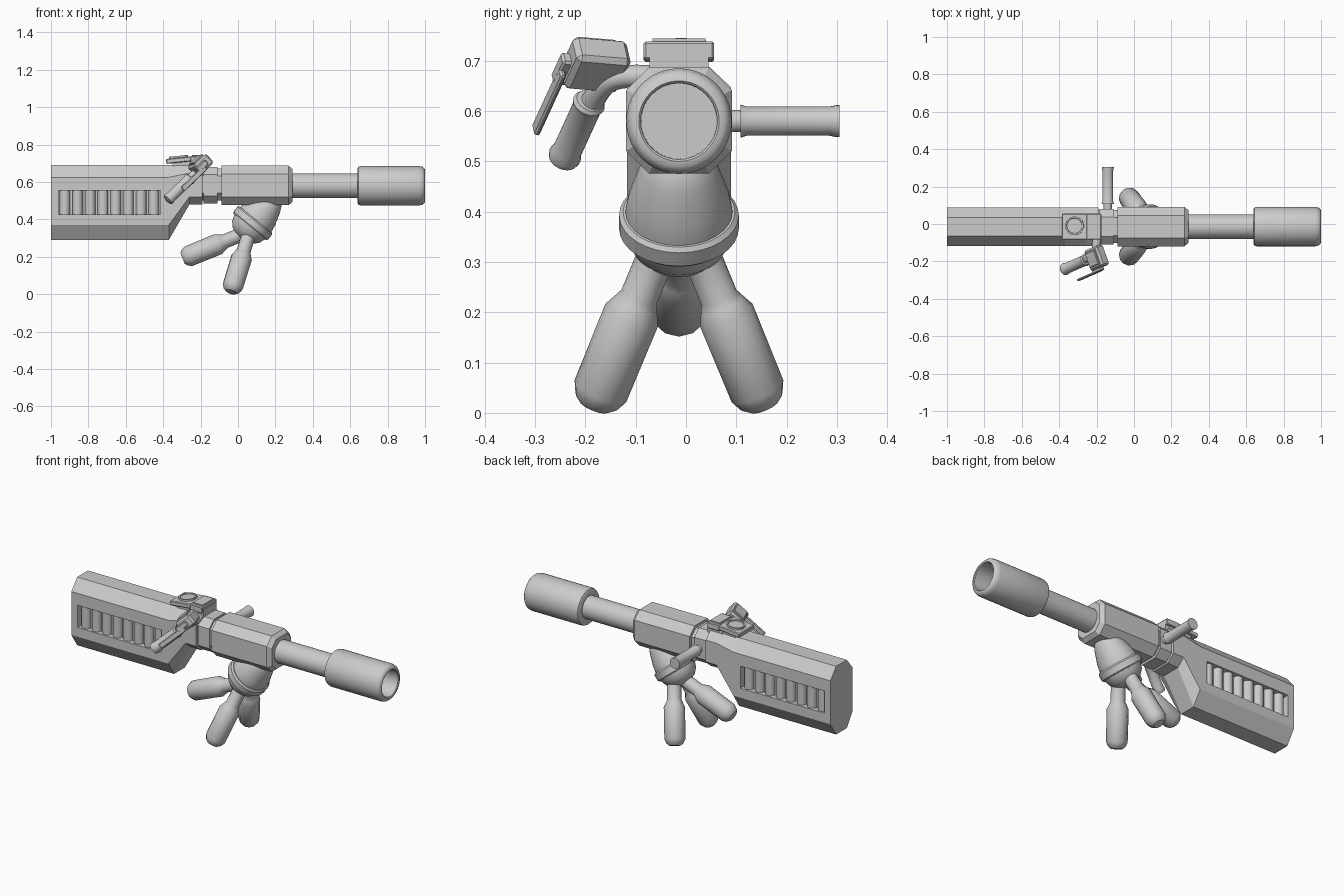
import bpy, bmesh, math
from mathutils import Vector, Matrix

if "Cube" in bpy.data.objects:
    bpy.data.objects.remove(bpy.data.objects["Cube"])

YC = -0.014  # centre line of the gun


def finish(name, bm, smooth=0):
    bmesh.ops.recalc_face_normals(bm, faces=bm.faces)
    me = bpy.data.meshes.new(name)
    bm.to_mesh(me)
    bm.free()
    ob = bpy.data.objects.new(name, me)
    bpy.context.collection.objects.link(ob)
    if smooth:
        bpy.ops.object.select_all(action='DESELECT')
        ob.select_set(True)
        bpy.context.view_layer.objects.active = ob
        bpy.ops.object.shade_smooth_by_angle(angle=math.radians(smooth))
    return ob


def skin(bm, rings):
    rows = [[bm.verts.new(p) for p in r] for r in rings]
    n = len(rows[0])
    for a, b in zip(rows, rows[1:]):
        for i in range(n):
            j = (i + 1) % n
            bm.faces.new((a[i], a[j], b[j], b[i]))
    bm.faces.new(rows[0])
    bm.faces.new(rows[-1])


def revolve(name, profile, origin, axis, n=32, smooth=35):
    """Turned part: profile of (distance along axis, radius)."""
    rot = Vector(axis).normalized().to_track_quat('Z', 'Y')
    bm = bmesh.new()
    skin(bm, [[Vector(origin) + rot @ Vector((r * math.cos(i * math.tau / n),
                                              r * math.sin(i * math.tau / n), t))
               for i in range(n)] for t, r in profile])
    return finish(name, bm, smooth)


def octagons(name, sections):
    """Loft of chamfered sections: x, half width, z low, z high, y chamfer, low and high z chamfer."""
    rings = []
    for x, w, z0, z1, c, a, b in sections:
        half = [(w - c, z0), (w, z0 + a), (w, z1 - b), (w - c, z1)]
        pts = half + [(-y, z) for y, z in reversed(half)]
        rings.append([(x, YC + y, z) for y, z in pts])
    bm = bmesh.new()
    skin(bm, rings)
    return finish(name, bm)


def box(name, centre, size, rot=None, bevel=0.0):
    bm = bmesh.new()
    m = Matrix.Translation(centre) @ (rot or Matrix()) @ Matrix.Diagonal((*size, 1))
    bmesh.ops.create_cube(bm, size=1, matrix=m)
    if bevel:
        bmesh.ops.bevel(bm, geom=bm.edges[:], offset=bevel, segments=1, affect='EDGES')
    return finish(name, bm)


# Rear housing with its sloped underside
housing = octagons("rear_housing", [
    (-1.0, .103, .29, .69, .053, .08, .065),
    (-.37, .103, .29, .69, .053, .08, .065),
    (-.26, .103, .48, .69, .048, .04, .042),
    (-.19, .103, .48, .69, .045, .04, .042)])

# Windows cut in both sides, each with a row of rods
bm = bmesh.new()
for s in (-1, 1):
    m = Matrix.Translation((-.688, YC + s * .11, .49)) @ Matrix.Diagonal((.545, .09, .13, 1))
    bmesh.ops.create_cube(bm, size=1, matrix=m)
cutter = finish("window_cutter", bm)
cutter.hide_render = True
cutter.hide_viewport = True
mod = housing.modifiers.new("windows", 'BOOLEAN')
mod.operation = 'DIFFERENCE'
mod.solver = 'EXACT'
mod.object = cutter
for s in (-1, 1):
    for i in range(8):
        revolve("window_rod", [(0, .028), (.13, .028)],
                (-.926 + i * .068, YC + s * .066, .425), (0, 0, 1), 16)

# Receiver: narrow waist, band and front block
octagons("receiver_waist", [(-.2, .088, .50, .672, .04, .04, .04),
                            (-.08, .088, .50, .672, .04, .04, .04)])
octagons("waist_band", [(-.185, .095, .485, .68, .043, .04, .04),
                        (-.11, .095, .485, .68, .043, .04, .04)])
octagons("receiver_block", [(-.088, .105, .476, .687, .045, .045, .045),
                            (.27, .105, .476, .687, .045, .045, .045),
                            (.292, .087, .494, .669, .037, .037, .037)])

# Barrel and hollow muzzle
revolve("barrel", [(.28, .066), (.66, .066)], (0, YC, .58), (1, 0, 0))
revolve("muzzle", [(.638, .06), (.638, .092), (.643, .101), (.655, .105), (.97, .105),
                   (.988, .101), (.998, .091), (1.0, .08), (.996, .076), (.87, .075), (.87, .01)],
        (0, YC, .58), (1, 0, 0), 40)

# Swivel hub on its tilted axis
HUB, AX = (.079, YC, .38), (.63, 0, .777)
revolve("hub_dome", [(-.01, .108), (.03, .106), (.065, .1), (.1, .089), (.135, .078),
                     (.17, .06), (.19, .03)], HUB, AX)
revolve("hub_ring", [(-.025, .1), (-.025, .111), (-.017, .119), (.017, .119),
                     (.025, .111), (.025, .1)], HUB, AX)
revolve("hub_bowl", [(-.106, .01), (-.1, .04), (-.085, .07), (-.06, .093), (-.025, .106), (0, .108)],
        HUB, AX)

# Three bottle-shaped legs
LEG = [(0, .03), (.012, .045), (.035, .056), (.205, .057), (.23, .045), (.245, .038), (.34, .038)]
for nm, foot, top in (("rear_leg", (-.296, YC, .19), (.02, YC, .32)),
                      ("left_leg", (-.037, YC + .169, .012), (.067, YC + .03, .35)),
                      ("right_leg", (-.037, YC - .169, .012), (.067, YC - .03, .35))):
    revolve(nm, LEG, foot, Vector(top) - Vector(foot), 12)

# Side handle
revolve("side_handle", [(.05, .022), (.108, .022), (.108, .033), (.12, .029), (.285, .029),
                        (.3, .032), (.305, .032)], (-.14, 0, .58), (0, 1, 0), 24)

# Top sight: base block, tilted plate and round lens
box("sight_base", (-.22, YC, .698), (.095, .118, .05))
box("sight_block", (-.215, YC, .72), (.08, .14, .036), bevel=.004)
box("sight_cap", (-.215, YC, .737), (.062, .105, .014))
tilt = Matrix.Rotation(math.radians(-6), 4, 'Y')
box("sight_plate", (-.317, YC, .717), (.135, .14, .026), tilt, .004)
box("sight_foot", (-.3, YC, .698), (.1, .11, .03), tilt)
revolve("sight_lens", [(0, .05), (.018, .05), (.018, .042), (.013, .04)],
        (-.317, YC + .004, .722), (-.1, 0, 1), 32)

# Firing grip: curved arm, turned handle
curve = bpy.data.curves.new("grip_arm", 'CURVE')
curve.dimensions = '3D'
curve.bevel_depth = .023
curve.bevel_resolution = 4
curve.use_fill_caps = True
sp = curve.splines.new('NURBS')
pts = [(-.2, -.05, .668), (-.2, -.11, .67), (-.2, -.155, .67), (-.24, -.178, .636), (-.275, -.196, .6)]
sp.points.add(len(pts) - 1)
for p, c in zip(sp.points, pts):
    p.co = (*c, 1)
sp.use_endpoint_u = True
sp.order_u = 4
bpy.context.collection.objects.link(bpy.data.objects.new("grip_arm", curve))
U = Vector((.687, .302, .659)).normalized()
revolve("firing_grip", [(0, .02), (.004, .03), (.015, .033), (.03, .029), (.16, .029),
                        (.172, .033), (.18, .028)], (-.378, -.245, .502), U, 24)

# Control head and lever, aligned with the grip
V = Vector((.34, -.94, .08))
V = (V - V.dot(U) * U).normalized()
W = U.cross(V)
R = Matrix((U, V, W)).transposed().to_4x4()
C = Vector((-.2, -.18, .692))
box("control_head", C, (.1, .115, .065), R, .01)
box("head_plate", C - W * .036, (.07, .08, .012), R, .003)
box("lever_root", C + V * .06 - U * .02, (.07, .03, .03), R, .005)
box("lever", (-.235, -.272, .62), (.18, .012, .03), R, .004)
